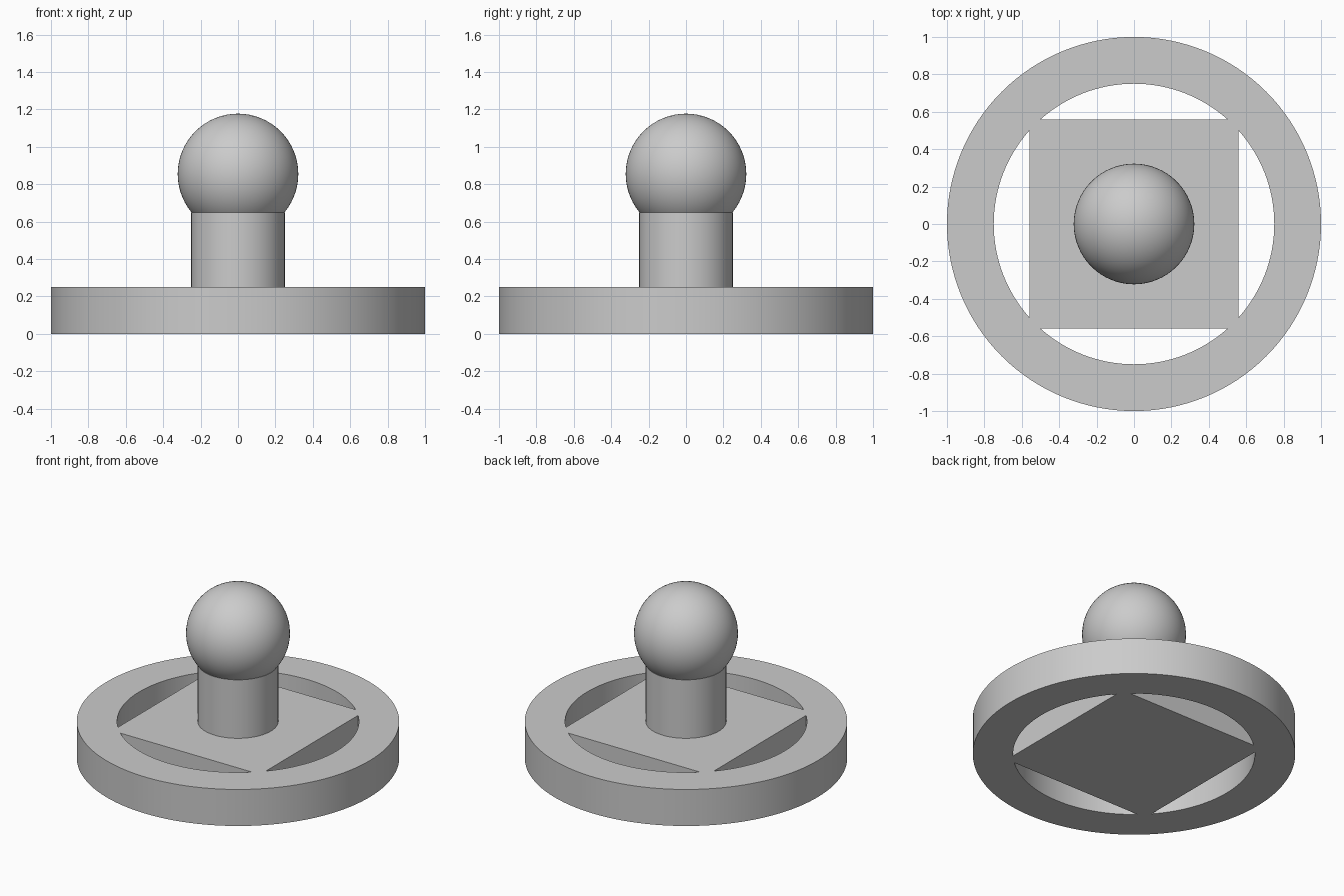
import bpy
import bmesh
from math import acos, cos, sin, pi, radians

if "Cube" in bpy.data.objects:
    bpy.data.objects.remove(bpy.data.objects["Cube"], do_unlink=True)

# Sizes
RIM_RADIUS, HOLE_RADIUS = 1.0, 0.75
PLATE_HALF, BASE_HEIGHT = 0.56, 0.25
POST_RADIUS, POST_TOP = 0.25, 0.65
BALL_RADIUS, BALL_Z = 0.3225, 0.855

# Single plain grey
grey = bpy.data.materials.new("light_grey")
grey.use_nodes = True
colour = (0.6, 0.6, 0.6, 1)
grey.diffuse_color = colour
grey.node_tree.nodes["Principled BSDF"].inputs["Base Color"].default_value = colour


def finish(obj, name):
    obj.name = name
    obj.data.name = name
    obj.data.materials.append(grey)
    bpy.ops.object.select_all(action='DESELECT')
    obj.select_set(True)
    bpy.context.view_layer.objects.active = obj
    bpy.ops.object.shade_smooth_by_angle(angle=radians(30))


def arc(radius, start, end, count):
    return [(radius * cos(start + (end - start) * i / count),
             radius * sin(start + (end - start) * i / count))
            for i in range(count + 1)]


# Round base: a rim and square plate outlined by four segment-shaped holes
half_angle = acos(PLATE_HALF / HOLE_RADIUS)
outlines = [arc(RIM_RADIUS, 0, 2 * pi, 128)[:-1]]
for quarter in range(4):
    middle = quarter * pi / 2
    outlines.append(arc(HOLE_RADIUS, middle - half_angle, middle + half_angle, 32))

bm = bmesh.new()
edges = []
for outline in outlines:
    verts = [bm.verts.new((x, y, 0)) for x, y in outline]
    edges += [bm.edges.new((verts[i - 1], verts[i])) for i in range(len(verts))]
bmesh.ops.triangle_fill(bm, edges=edges, use_beauty=True, normal=(0, 0, 1))
result = bmesh.ops.extrude_face_region(bm, geom=bm.faces[:], use_keep_orig=True)
top_verts = [v for v in result["geom"] if isinstance(v, bmesh.types.BMVert)]
bmesh.ops.translate(bm, verts=top_verts, vec=(0, 0, BASE_HEIGHT))
bmesh.ops.recalc_face_normals(bm, faces=bm.faces[:])
mesh = bpy.data.meshes.new("base")
bm.to_mesh(mesh)
bm.free()
base = bpy.data.objects.new("base", mesh)
bpy.context.collection.objects.link(base)
finish(base, "base")

# Post
bpy.ops.mesh.primitive_cylinder_add(
    vertices=64, radius=POST_RADIUS, depth=POST_TOP - BASE_HEIGHT,
    location=(0, 0, (POST_TOP + BASE_HEIGHT) / 2))
finish(bpy.context.object, "post")

# Ball knob
bpy.ops.mesh.primitive_uv_sphere_add(
    segments=64, ring_count=32, radius=BALL_RADIUS, location=(0, 0, BALL_Z))
finish(bpy.context.object, "ball_knob")
